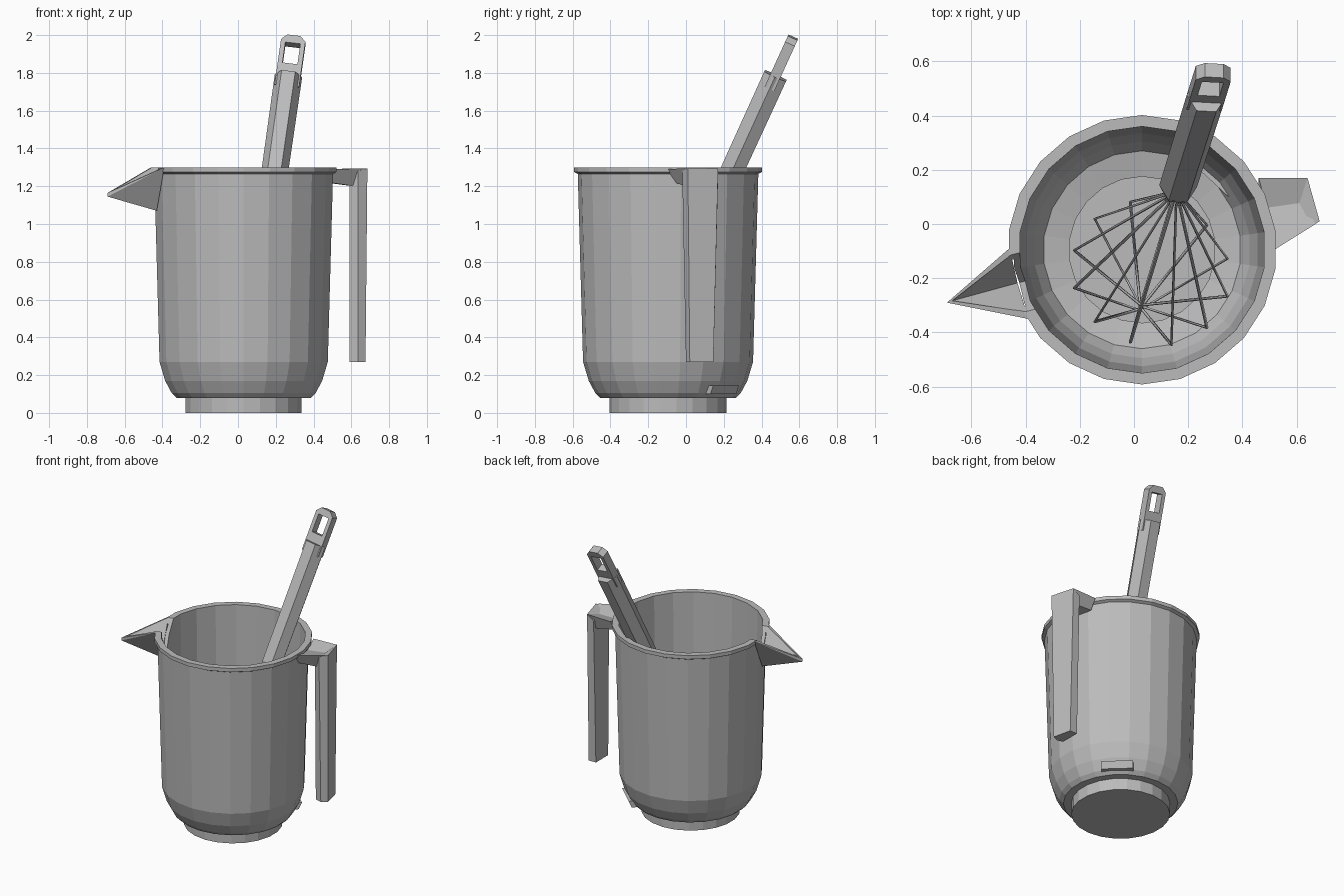
import bpy
import bmesh
from math import sin, cos, pi, radians
from mathutils import Vector

cube = bpy.data.objects.get("Cube")
if cube:
    bpy.data.objects.remove(cube, do_unlink=True)

grey = bpy.data.materials.new("plain grey")
grey.use_nodes = True
COLOUR = (0.5, 0.5, 0.5, 1)
grey.diffuse_color = COLOUR
grey.node_tree.nodes["Principled BSDF"].inputs["Base Color"].default_value = COLOUR


def finish(name, bm):
    bmesh.ops.recalc_face_normals(bm, faces=bm.faces)
    mesh = bpy.data.meshes.new(name)
    bm.to_mesh(mesh)
    bm.free()
    obj = bpy.data.objects.new(name, mesh)
    bpy.context.collection.objects.link(obj)
    mesh.materials.append(grey)
    return obj


def loft(name, rings):
    """Skin a row of equal-sized rings and cap both ends."""
    bm = bmesh.new()
    rows = [[bm.verts.new(p) for p in ring] for ring in rings]
    n = len(rows[0])
    for a, b in zip(rows, rows[1:]):
        for i in range(n):
            j = (i + 1) % n
            bm.faces.new((a[i], a[j], b[j], b[i]))
    bm.faces.new(rows[0])
    bm.faces.new(rows[-1])
    return finish(name, bm)


def hull(name, points):
    bm = bmesh.new()
    for p in points:
        bm.verts.new(p)
    res = bmesh.ops.convex_hull(bm, input=bm.verts)
    junk = set(res["geom_interior"]) | set(res["geom_unused"])
    bmesh.ops.delete(bm, geom=[v for v in junk if isinstance(v, bmesh.types.BMVert)])
    return finish(name, bm)


def cut(obj, cutter):
    cutter.hide_render = True
    mod = obj.modifiers.new("cut", "BOOLEAN")
    mod.operation = "DIFFERENCE"
    mod.solver = "EXACT"
    mod.object = cutter
    bpy.context.view_layer.objects.active = obj
    bpy.ops.object.modifier_apply(modifier=mod.name)


# Jug body: outer wall, rim, inner wall and recessed floor
CX, CY, SIDES = 0.03, -0.095, 22


def circle(r, z):
    angles = [pi / 2 + 2 * pi * i / SIDES for i in range(SIDES)]
    return [(CX + r * cos(a), CY + r * sin(a), z) for a in angles]


profile = [(0.31, 0), (0.31, 0.08), (0.36, 0.08), (0.385, 0.105), (0.42, 0.17),
           (0.45, 0.27), (0.478, 1.265), (0.497, 1.275), (0.497, 1.3),
           (0.455, 1.3), (0.43, 0.27), (0.4, 0.18), (0.365, 0.12),
           (0.27, 0.1), (0.27, 0.03)]
jug = loft("jug_body", [circle(r, z) for r, z in profile])

# Pouring spout: a pointed wedge hollowed into a channel
spout = hull("spout", [(-0.69, -0.29, 1.165), (-0.69, -0.29, 1.145),
                       (-0.46, -0.09, 1.3), (-0.39, -0.35, 1.3),
                       (-0.43, -0.22, 1.07)])
mouth = [Vector(p) for p in ((-0.45, -0.11, 1.305), (-0.395, -0.325, 1.305), (-0.42, -0.215, 1.11))]
tip = Vector((-0.67, -0.283, 1.162))
inward, up = Vector((0.12, 0.03, 0.0)), Vector((0, 0, 0.15))
channel = mouth + [tip] + [p + inward for p in mouth]
channel += [p + up for p in channel]
cutter = hull("spout_cutter", channel)
cut(spout, cutter)
cut(jug, cutter)
bpy.data.objects.remove(cutter, do_unlink=True)

# Jug handle: a tapering grip and the notched bracket at its top
loft("jug_handle_grip", [
    [(0.59, 0.01, 0.27), (0.635, 0.0, 0.27), (0.675, 0.02, 0.27), (0.645, 0.145, 0.27), (0.59, 0.145, 0.27)],
    [(0.59, 0.0, 1.26), (0.635, -0.02, 1.28), (0.685, 0.01, 1.295), (0.64, 0.17, 1.295), (0.59, 0.17, 1.26)]])
loft("jug_handle_bracket", [
    [(0.46, 0.17, 1.29), (0.49, 0.06, 1.26), (0.51, -0.1, 1.29), (0.48, -0.06, 1.22), (0.46, 0.13, 1.22)],
    [(0.64, 0.17, 1.295), (0.63, 0.08, 1.27), (0.67, 0.0, 1.295), (0.62, 0.0, 1.2), (0.61, 0.15, 1.2)]])

# Small tab low on the body
a = radians(47)
out, side = Vector((cos(a), sin(a), 0)), Vector((-sin(a), cos(a), 0))


def tab_ring(z, r):
    centre = Vector((CX, CY, z))
    return [centre + out * d + side * w for d, w in ((0.36, -0.1), (r, -0.1), (r, 0.1), (0.36, 0.1))]


loft("base_tab", [tab_ring(0.1, 0.4), tab_ring(0.145, 0.42)])

# Whisk frame: u across, v through, s along the leaning axis
origin = Vector((0.155, 0.115, 1.0))
axis = Vector((0.143, 0.457, 1.0)).normalized()
across = (Vector((1, 0, 0)) - axis * axis.x).normalized()
through = axis.cross(across)


def at(u, v, s):
    return origin + across * u + through * v + axis * s


def hexagon(r, s):
    return [at(r * cos(i * pi / 3), r * sin(i * pi / 3), s) for i in range(6)]


# Whisk handle and its hanging end with a slot
loft("whisk_handle", [hexagon(0.06, 0.03), hexagon(0.07, 0.06), hexagon(0.073, 0.87)])
outline = [(-0.065, 0.8), (0.065, 0.8), (0.065, 1.065), (0.035, 1.095), (-0.035, 1.095), (-0.065, 1.065)]
hanger = loft("whisk_hanger", [[at(u, v, s) for u, s in outline] for v in (-0.028, 0.028)])
slot = [(-0.04, 0.93), (0.04, 0.93), (0.04, 1.05), (-0.04, 1.05)]
slot_cutter = loft("slot_cutter", [[at(u, v, s) for u, s in slot] for v in (-0.1, 0.1)])
cut(hanger, slot_cutter)
bpy.data.objects.remove(slot_cutter, do_unlink=True)

# Whisk wires: six angular loops crossing near the tip
curve = bpy.data.curves.new("whisk_wires", "CURVE")
curve.dimensions = "3D"
curve.bevel_depth = 0.006
curve.bevel_resolution = 0
curve.use_fill_caps = True
for k in range(6):
    t = pi * (k + 0.5) / 6
    low = -1.05 + 0.009 * k
    stations = [(0.025, 0.06), (0.03, -0.06), (0.295, -0.72), (0.0, low),
                (-0.295, -0.72), (-0.03, -0.06), (-0.025, 0.06)]
    spline = curve.splines.new("POLY")
    spline.points.add(len(stations) - 1)
    for point, (r, s) in zip(spline.points, stations):
        point.co = (*at(r * cos(t), r * sin(t), s), 1)
curve.materials.append(grey)
wires = bpy.data.objects.new("whisk_wires", curve)
bpy.context.collection.objects.link(wires)
bpy.ops.object.select_all(action="DESELECT")
wires.select_set(True)
bpy.context.view_layer.objects.active = wires
bpy.ops.object.convert(target="MESH")
